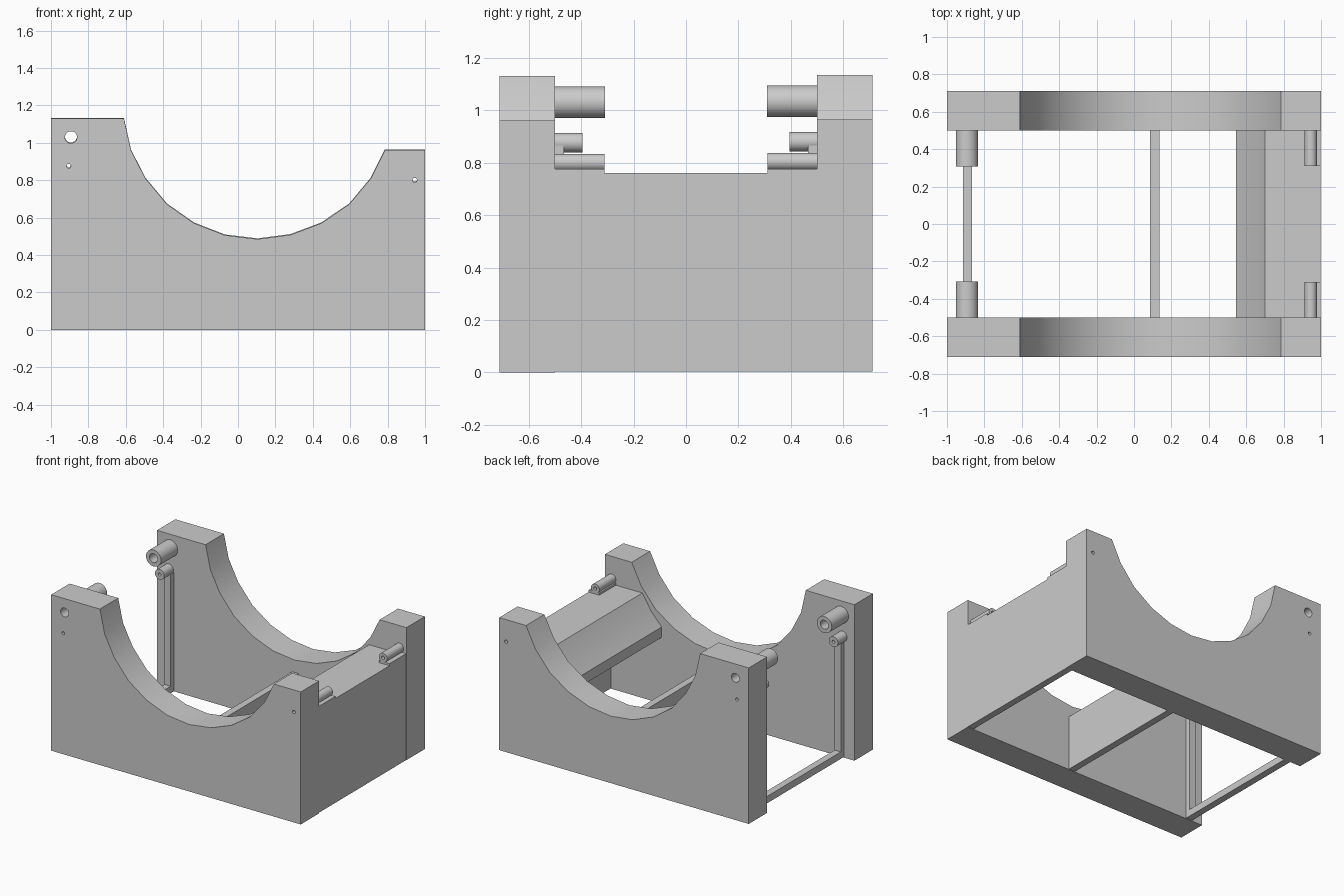
import bpy, bmesh, math
from mathutils import Matrix

if "Cube" in bpy.data.objects:
    bpy.data.objects.remove(bpy.data.objects["Cube"])

BACK_LIFT = 0.004  # the back half sits a hair higher


def finish(name, bm):
    bmesh.ops.recalc_face_normals(bm, faces=bm.faces)
    me = bpy.data.meshes.new(name)
    bm.to_mesh(me)
    bm.free()
    ob = bpy.data.objects.new(name, me)
    bpy.context.collection.objects.link(ob)
    return ob


def prism(name, pts, y0, y1, lift=0.0):
    """Extrude an xz profile along y."""
    bm = bmesh.new()
    face = bm.faces.new([bm.verts.new((x, y0, z + lift)) for x, z in pts])
    ext = bmesh.ops.extrude_face_region(bm, geom=[face])
    verts = [v for v in ext["geom"] if isinstance(v, bmesh.types.BMVert)]
    bmesh.ops.translate(bm, verts=verts, vec=(0, y1 - y0, 0))
    return finish(name, bm)


def box(name, x0, x1, y0, y1, z0, z1):
    return prism(name, [(x0, z0), (x1, z0), (x1, z1), (x0, z1)], y0, y1)


def rods(name, items):
    """Cylinders along y; items are (x, z, radius, y0, y1)."""
    bm = bmesh.new()
    for x, z, r, y0, y1 in items:
        m = Matrix.Translation((x, (y0 + y1) / 2, z)) @ Matrix.Rotation(math.pi / 2, 4, 'X')
        bmesh.ops.create_cone(bm, cap_ends=True, segments=32, radius1=r, radius2=r,
                              depth=abs(y1 - y0), matrix=m)
    return finish(name, bm)


def select(ob):
    bpy.ops.object.select_all(action='DESELECT')
    ob.select_set(True)
    bpy.context.view_layer.objects.active = ob


def drill(ob, cutter):
    mod = ob.modifiers.new("holes", 'BOOLEAN')
    mod.operation = 'DIFFERENCE'
    mod.solver = 'EXACT'
    mod.object = cutter
    select(ob)
    bpy.ops.object.modifier_apply(modifier=mod.name)


# Side panel outline with the faceted cradle cut-out
cradle = [(0.785, 0.96), (0.71, 0.81), (0.595, 0.672), (0.445, 0.57), (0.28, 0.508),
          (0.105, 0.485), (-0.07, 0.506), (-0.235, 0.57), (-0.38, 0.672),
          (-0.495, 0.81), (-0.572, 0.96), (-0.61, 1.13)]
outline = [(-1, 0), (1, 0), (1, 0.96)] + cradle + [(-1, 1.13)]

# Bosses: name, x, z, radius, hole radius, inner end
bosses = [("large_boss", -0.893, 1.03, 0.06, 0.032, 0.308),
          ("small_boss", -0.905, 0.876, 0.037, 0.011, 0.395),
          ("right_boss", 0.945, 0.80, 0.033, 0.012, 0.31)]

smooth = []
for side, s, lift in (("front", -1, 0.0), ("back", 1, BACK_LIFT)):
    cutter = rods("hole_cutter", [(x, z + lift, h, s * 0.2, s * 0.9)
                                  for _, x, z, r, h, e in bosses])
    cutter.hide_render = True
    panel = prism(side + "_panel", outline, s * 0.71, s * 0.5, lift)
    parts = [panel]
    for name, x, z, r, h, e in bosses:
        parts.append(rods(f"{side}_{name}", [(x, z + lift, r, s * e, s * 0.5)]))
    for p in parts:
        drill(p, cutter)
    smooth += parts
    bpy.data.objects.remove(cutter)

    # Upright rail under the small boss, and saddle under the right boss
    box(side + "_upright_rail", -0.915, -0.865, s * 0.465, s * 0.5, 0.004, 0.865)
    box(side + "_boss_saddle", 0.912, 0.998, s * 0.31, s * 0.5, 0.755, 0.775)

# Right wall with top shelf and the curved lip that follows the cradle
smooth.append(prism("right_wall_and_lip",
                    [(0.95, 0.004), (0.998, 0.004), (0.998, 0.76), (0.70, 0.76),
                     (0.63, 0.648), (0.545, 0.555), (0.545, 0.48), (0.615, 0.56),
                     (0.68, 0.71), (0.95, 0.71)], -0.5, 0.5))

# Cross members
box("middle_wall", 0.085, 0.135, -0.5, 0.5, 0.004, 0.40)
box("left_bottom_rail", -0.915, -0.865, -0.5, 0.5, 0.004, 0.054)

for ob in smooth:
    select(ob)
    bpy.ops.object.shade_smooth_by_angle(angle=math.radians(25))
